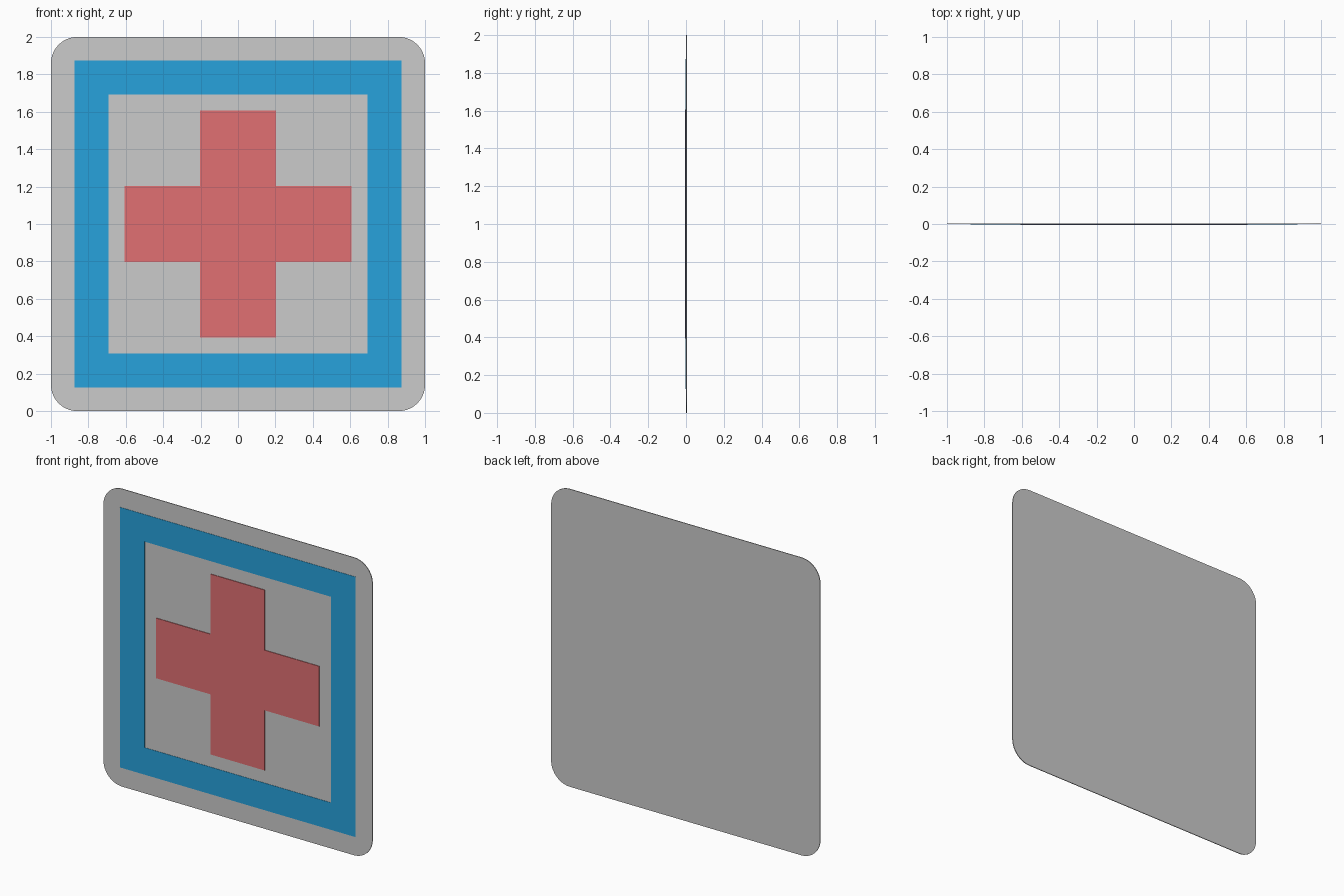
import bpy, bmesh
from math import sin, cos, pi

if "Cube" in bpy.data.objects:
    bpy.data.objects.remove(bpy.data.objects["Cube"])


def material(name, color):
    m = bpy.data.materials.new(name)
    m.diffuse_color = color
    m.use_nodes = True
    m.node_tree.nodes["Principled BSDF"].inputs["Base Color"].default_value = m.diffuse_color
    return m


def finish(name, bm, mat=None):
    bmesh.ops.recalc_face_normals(bm, faces=bm.faces)
    me = bpy.data.meshes.new(name)
    bm.to_mesh(me)
    bm.free()
    ob = bpy.data.objects.new(name, me)
    bpy.context.collection.objects.link(ob)
    if mat:
        me.materials.append(mat)
    return ob


def slab(name, faces, front, back, mat=None):
    """Extrude coplanar outlines (x, z) from y=front to y=back."""
    bm = bmesh.new()
    for pts in faces:
        bm.faces.new([bm.verts.new((x, front, z + 1)) for x, z in pts])
    bmesh.ops.remove_doubles(bm, verts=bm.verts, dist=1e-5)
    new = bmesh.ops.extrude_face_region(bm, geom=bm.faces[:], use_keep_orig=True)["geom"]
    moved = [v for v in new if isinstance(v, bmesh.types.BMVert)]
    bmesh.ops.translate(bm, verts=moved, vec=(0, back - front, 0))
    return finish(name, bm, mat)


def square(h):
    return [(-h, -h), (h, -h), (h, h), (-h, h)]


# Backing plate with rounded corners
R, STEPS = 0.14, 10
outline = []
for q, (sx, sz) in enumerate([(1, 1), (-1, 1), (-1, -1), (1, -1)]):
    for i in range(STEPS + 1):
        a = (q + i / STEPS) * pi / 2
        outline.append((sx * (1 - R) + R * cos(a), sz * (1 - R) + R * sin(a)))
slab("sign_plate", [outline], -0.001, 0.004)

# Blue square border, four mitred strips
blue = material("blue_paint", (0.02, 0.36, 0.72, 1))
o, n = square(0.874), square(0.692)
strips = [[o[i], o[(i + 1) % 4], n[(i + 1) % 4], n[i]] for i in range(4)]
slab("border_frame", strips, -0.003, -0.001, blue)

# Red cross
red = material("red_paint", (0.75, 0.16, 0.17, 1))
L, W = 0.606, 0.202
cross = []
x, z = [(L, -W), (L, W), (W, W)], None
for q in range(4):
    for px, pz in x:
        cross.append((px, pz))
    x = [(-pz, px) for px, pz in x]
slab("cross", [cross], -0.005, -0.001, red)
